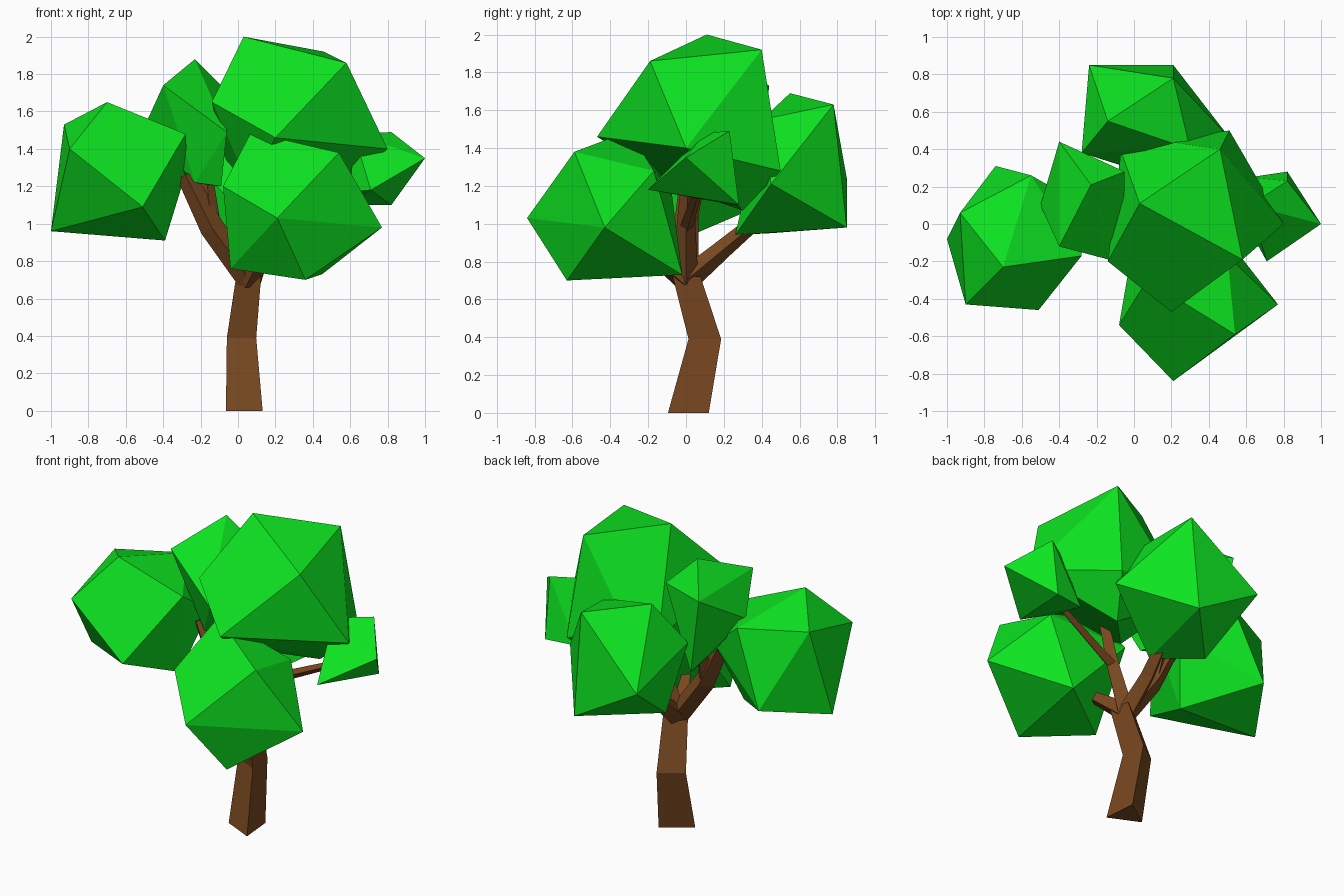
import bpy, bmesh, math
from mathutils import Vector

if "Cube" in bpy.data.objects:
    bpy.data.objects.remove(bpy.data.objects["Cube"])


def material(name, color):
    m = bpy.data.materials.new(name)
    m.diffuse_color = color
    m.use_nodes = True
    m.node_tree.nodes["Principled BSDF"].inputs["Base Color"].default_value = m.diffuse_color
    return m


leaf_mat = material("leaf_green", (0.004, 0.78, 0.015, 1))
bark_mat = material("bark_brown", (0.19, 0.065, 0.015, 1))


def add_object(name, bm, mat):
    bmesh.ops.recalc_face_normals(bm, faces=bm.faces[:])
    mesh = bpy.data.meshes.new(name)
    bm.to_mesh(mesh)
    bm.free()
    mesh.materials.append(mat)
    ob = bpy.data.objects.new(name, mesh)
    bpy.context.collection.objects.link(ob)
    return ob


def leaf_clump(name, corners):
    """Faceted clump: convex hull of its corners, near-flat faces merged."""
    bm = bmesh.new()
    for c in corners:
        bm.verts.new(c)
    bmesh.ops.convex_hull(bm, input=bm.verts[:])
    loose = [v for v in bm.verts if not v.link_faces]
    bmesh.ops.delete(bm, geom=loose, context='VERTS')
    bmesh.ops.dissolve_limit(bm, angle_limit=math.radians(4),
                             verts=bm.verts[:], edges=bm.edges[:])
    return add_object(name, bm, leaf_mat)


def limb(name, path, sides=4, level=False, phase=0):
    """Tapered tube along (x, y, z, radius) stations."""
    bm = bmesh.new()
    pts = [Vector(p[:3]) for p in path]
    rings = []
    for i, p in enumerate(pts):
        d = pts[min(i + 1, len(pts) - 1)] - pts[max(i - 1, 0)]
        axis = Vector((0, 0, 1)) if level else d.normalized()
        side = Vector((0, 1, 0)).cross(axis).normalized()
        if side.length < 0.1:
            side = Vector((1, 0, 0))
        front = side.cross(axis)
        angles = [math.radians(phase) + 2 * math.pi * k / sides for k in range(sides)]
        rings.append([bm.verts.new(p + path[i][3] * (math.cos(a) * front + math.sin(a) * side))
                      for a in angles])
    for r0, r1 in zip(rings, rings[1:]):
        for k in range(sides):
            n = (k + 1) % sides
            bm.faces.new((r0[k], r0[n], r1[n], r1[k]))
    bm.faces.new(rings[0])
    bm.faces.new(rings[-1])
    bmesh.ops.triangulate(bm, faces=bm.faces[:])
    return add_object(name, bm, bark_mat)


# Three-sided trunk
limb("trunk", [(0.06, 0.007, 0.0, 0.125), (0.04, 0.095, 0.39, 0.1),
               (0.075, 0.0, 0.72, 0.085)], sides=3, level=True, phase=35)

# Branches, all fanning out from the fork
fork = (0.06, 0.0, 0.70, 0.065)
limb("left_branch", [fork, (-0.14, 0.0, 0.98, 0.065), (-0.28, 0.02, 1.26, 0.05)])
limb("middle_branch", [(-0.14, 0.0, 0.98, 0.05), (-0.18, 0.1, 1.35, 0.03)])
limb("back_branch", [fork, (0.06, 0.2, 0.87, 0.05), (0.1, 0.45, 1.08, 0.035)])
limb("top_branch", [fork, (0.16, 0.0, 0.98, 0.05), (0.28, 0.02, 1.35, 0.035)])
limb("right_branch", [(0.16, 0.0, 0.98, 0.035), (0.7, 0.08, 1.22, 0.02)])
limb("front_branch", [fork, (0.16, -0.25, 0.9, 0.03)])

# Foliage
leaf_clump("left_leaves", [
    (-.70, -.23, 1.65), (-.93, .06, 1.53), (-.90, -.43, 1.40), (-.28, -.17, 1.48),
    (-.51, -.46, 1.09), (-1.0, -.08, .96), (-.55, .26, 1.53), (-.74, .31, 1.06),
    (-.39, -.04, .91), (-.27, .10, 1.30)])
leaf_clump("top_leaves", [
    (.03, .11, 2.0), (.46, .40, 1.92), (.58, -.19, 1.86), (.20, -.47, 1.46),
    (.51, .50, 1.28), (.80, 0, 1.40), (-.14, -.20, 1.65), (.12, .45, 1.45),
    (-.07, .39, 1.35), (.06, -.05, 1.19), (.38, .30, 1.07)])
leaf_clump("middle_leaves", [
    (-.23, .21, 1.88), (-.40, -.12, 1.74), (-.40, .44, 1.73), (-.05, .28, 1.70),
    (-.50, .10, 1.52), (-.30, .38, 1.22), (-.06, -.21, 1.49), (-.09, -.05, 1.20),
    (-.23, -.02, 1.22)])
leaf_clump("back_leaves", [
    (-.14, .55, 1.69), (.21, .78, 1.63), (.30, .40, 1.55), (-.24, .85, 1.24),
    (.21, .85, .98), (-.28, .38, 1.41), (-.17, .45, .95), (.10, .26, .94),
    (.52, .45, 1.21)])
leaf_clump("front_leaves", [
    (.21, -.84, 1.03), (-.08, -.54, 1.20), (.54, -.59, 1.38), (.77, -.43, .98),
    (.36, -.63, .70), (.07, -.30, 1.49), (.45, -.02, .73), (-.04, -.40, .76),
    (.50, -.17, 1.28), (.0, -.08, 1.20)])
leaf_clump("right_leaves", [
    (.82, .23, 1.49), (1.0, 0, 1.35), (.82, .28, 1.10), (.71, -.20, 1.18),
    (.62, .10, 1.48), (.62, .25, 1.10), (.60, 0, 1.17)])
